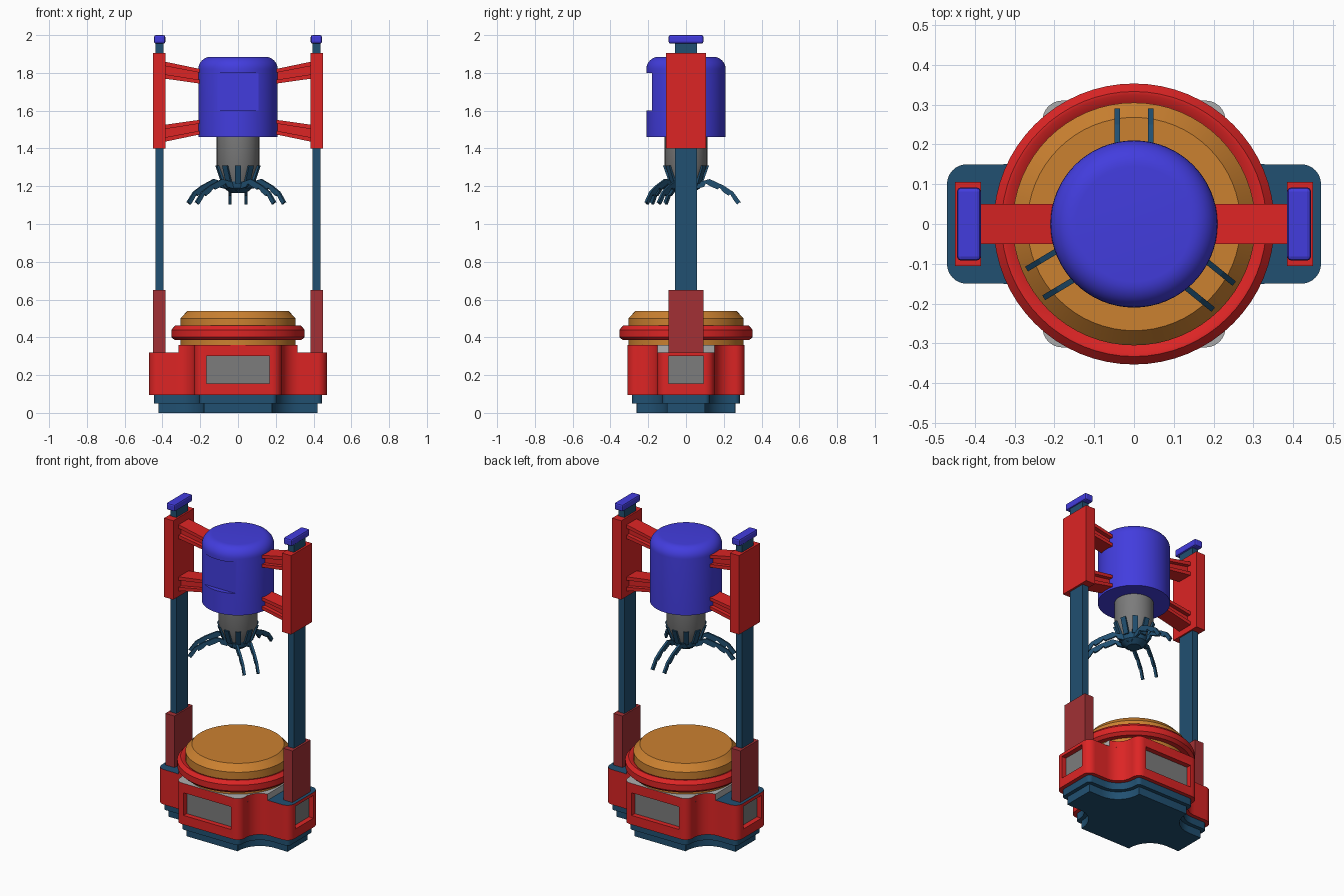
import bpy, bmesh
from math import sin, cos, pi, radians
from mathutils import Matrix, Vector

if "Cube" in bpy.data.objects:
    bpy.data.objects.remove(bpy.data.objects["Cube"])


def material(name, r, g, b):
    m = bpy.data.materials.new(name)
    m.use_nodes = True
    m.diffuse_color = (r, g, b, 1)
    m.node_tree.nodes["Principled BSDF"].inputs["Base Color"].default_value = (r, g, b, 1)
    return m


RED = material("red", 0.72, 0.018, 0.018)
DARK_RED = material("dark red", 0.36, 0.03, 0.035)
BLUE = material("blue", 0.055, 0.046, 0.73)
TEAL = material("teal", 0.015, 0.08, 0.165)
ORANGE = material("orange", 0.6, 0.22, 0.03)
GREY = material("grey", 0.2, 0.2, 0.2)
LIGHT_GREY = material("light grey", 0.42, 0.42, 0.42)


def finish(name, bm, *mats, smooth=False):
    bmesh.ops.recalc_face_normals(bm, faces=bm.faces)
    me = bpy.data.meshes.new(name)
    bm.to_mesh(me)
    bm.free()
    ob = bpy.data.objects.new(name, me)
    bpy.context.collection.objects.link(ob)
    for m in mats:
        me.materials.append(m)
    bpy.ops.object.select_all(action='DESELECT')
    ob.select_set(True)
    bpy.context.view_layer.objects.active = ob
    if smooth:
        bpy.ops.object.shade_smooth_by_angle(angle=radians(35))
    return ob


def box(name, x, y, z, mat, bevel=0):
    """Box from (min, max) pairs."""
    bm = bmesh.new()
    bmesh.ops.create_cube(bm, size=1)
    for v in bm.verts:
        v.co = [p[0] if c < 0 else p[1] for c, p in zip(v.co, (x, y, z))]
    if bevel:
        bmesh.ops.bevel(bm, geom=bm.edges[:], offset=bevel, segments=2,
                        profile=0.5, affect='EDGES')
    return finish(name, bm, mat)


def lathe(name, profile, mat, steps=64):
    bm = bmesh.new()
    vs = [bm.verts.new((r, 0, z)) for r, z in profile]
    es = [bm.edges.new(p) for p in zip(vs, vs[1:])]
    bmesh.ops.spin(bm, geom=vs + es, cent=(0, 0, 0), axis=(0, 0, 1),
                   angle=2 * pi, steps=steps)
    bmesh.ops.remove_doubles(bm, verts=bm.verts, dist=0.0005)
    return finish(name, bm, mat, smooth=True)


def prism_mesh(pts, low, high, matrix=Matrix()):
    """Outline in local xy, extruded along local z."""
    bm = bmesh.new()
    f = bm.faces.new([bm.verts.new((x, y, low)) for x, y in pts])
    ext = bmesh.ops.extrude_face_region(bm, geom=[f])["geom"]
    bmesh.ops.translate(bm, vec=(0, 0, high - low),
                        verts=[g for g in ext if isinstance(g, bmesh.types.BMVert)])
    bm.transform(matrix)
    return bm


def cut(ob, x, y, z):
    cutter = box("cutter", x, y, z, ob.data.materials[0])
    cutter.hide_render = True
    mod = ob.modifiers.new("cut", 'BOOLEAN')
    mod.operation, mod.object, mod.solver = 'DIFFERENCE', cutter, 'EXACT'
    bpy.context.view_layer.objects.active = ob
    bpy.ops.object.modifier_apply(modifier=mod.name)
    bpy.data.objects.remove(cutter)


# Base: cross-shaped outline with rounded lobes and hollow corners
def arc(cx, cy, r, start, end, n=8):
    angles = [radians(start + (end - start) * i / n) for i in range(n + 1)]
    return [(cx + r * cos(a), cy + r * sin(a)) for a in angles]


def outline(inset=0, short=False):
    r = max(0.05 - inset, 0.001)
    if short:
        q = [(0.315, 0.15)]
    else:
        q = arc(0.42, 0.10, r, 0, 90)
    q += arc(0.33, 0.25, 0.10 + inset, 261 if short else 270, 180)
    q += arc(0.18, 0.26, r, 0, 90)
    half = q + [(-x, y) for x, y in reversed(q)]
    return half + [(-x, -y) for x, y in half]


finish("plinth_lower", prism_mesh(outline(0.05), 0, 0.05), TEAL, smooth=True)
finish("plinth_upper", prism_mesh(outline(0.025), 0.05, 0.096), TEAL, smooth=True)

body = prism_mesh(outline(), 0.096, 0.32)
body.normal_update()
for f in body.faces:
    if f.calc_center_median().z > 0.31:
        f.material_index = 1
base = finish("base_body", body, RED, TEAL, smooth=True)

deck = prism_mesh(outline(short=True), 0.32, 0.36)
for f in deck.faces:
    c = f.calc_center_median()
    f.material_index = 1 if c.z > 0.35 or abs(c.x) > 0.31 else 0
finish("base_deck", deck, RED, LIGHT_GREY, smooth=True)

# Recessed windows on all four sides
WZ = (0.155, 0.30)
for s, side in ((1, "left"), (-1, "right")):
    cut(base, sorted((s * 0.435, s * 0.6)), (-0.092, 0.092), WZ)
    box(side + "_window", sorted((s * 0.43, s * 0.438)), (-0.092, 0.092), WZ, GREY)
for s, side in ((1, "back"), (-1, "front")):
    cut(base, (-0.168, 0.168), sorted((s * 0.275, s * 0.5)), WZ)
    box(side + "_window", (-0.168, 0.168), sorted((s * 0.27, s * 0.278)), WZ, GREY)

# Turntable
lathe("turntable", [(0, 0.36), (0.305, 0.36), (0.305, 0.50), (0.268, 0.54), (0, 0.54)], ORANGE)
lathe("turntable_ring", [(0.30, 0.385), (0.335, 0.385), (0.353, 0.402), (0.353, 0.44),
                         (0.333, 0.462), (0.325, 0.462), (0.30, 0.445), (0.30, 0.385)], RED)

# Columns, sleeves, carriages, caps and beam arms on both sides
for s, side in ((1, "left"), (-1, "right")):
    def span(a, b):
        return sorted((s * a, s * b))
    box(side + "_column", span(0.395, 0.437), (-0.058, 0.058), (0.32, 1.97), TEAL)
    box(side + "_sleeve", span(0.385, 0.45), (-0.092, 0.092), (0.32, 0.65), DARK_RED)
    box(side + "_carriage", span(0.385, 0.45), (-0.105, 0.105), (1.40, 1.905), RED)
    box(side + "_cap", span(0.385, 0.445), (-0.092, 0.092), (1.955, 2.0), BLUE, 0.01)
    for level, outer, inner in (("upper", 1.815, 1.78), ("lower", 1.48, 1.515)):
        for part, low, high, w in (("top_flange", 0.022, 0.045, 0.05),
                                   ("web", -0.022, 0.022, 0.025),
                                   ("bottom_flange", -0.045, -0.022, 0.05)):
            pts = [(s * 0.39, outer + low), (s * 0.19, inner + low * 0.85),
                   (s * 0.19, inner + high * 0.85), (s * 0.39, outer + high)]
            finish(f"{side}_{level}_arm_{part}",
                   prism_mesh(pts, -w, w, Matrix.Rotation(pi / 2, 4, 'X')), RED)

# Head with rounded top and flat front panel
dome = [(0, 1.46), (0.21, 1.46)] + arc(0.145, 1.82, 0.065, 0, 90) + [(0, 1.885)]
head = lathe("head", dome, BLUE)
cut(head, (-0.15, 0.15), (-0.4, -0.179), (1.60, 1.80))

# Neck and claw hub
lathe("neck", [(0, 1.47), (0.113, 1.47), (0.113, 1.31), (0.078, 1.22), (0, 1.22)], GREY, 32)
lathe("claw_hub", [(0, 1.225), (0.082, 1.225), (0.075, 1.19), (0.04, 1.165), (0, 1.165)], TEAL, 24)


def radial_plate(name, pts, angle, offset, width):
    """Upright plate with a (radius, height) outline, turned about z."""
    m = (Matrix.Rotation(angle, 4, 'Z') @ Matrix.Translation((0, offset, 0))
         @ Matrix.Rotation(pi / 2, 4, 'X'))
    finish(name, prism_mesh(pts, -width / 2, width / 2, m), TEAL)


# Fins around the neck
fin = [(0.07, 1.215), (0.088, 1.215), (0.122, 1.31), (0.105, 1.31)]
for i in range(10):
    radial_plate(f"neck_fin_{i + 1}", fin, 2 * pi * (i + 0.5) / 10, 0, 0.032)

# Three pairs of claw fingers with notched undersides
spine = [Vector(p) for p in ((0.03, 1.205), (0.06, 1.22), (0.125, 1.238),
                             (0.20, 1.203), (0.25, 1.17), (0.29, 1.115))]
under = []
for a, b in zip(spine, spine[1:]):
    under += [a.lerp(b, 0.1) - Vector((0.004, 0.034)), a.lerp(b, 0.6) - Vector((0.004, 0.034)),
              a.lerp(b, 0.75) - Vector((0.004, 0.02))]
under[-1] = spine[-1] - Vector((0.008, 0.002))
finger = [tuple(p) for p in spine + under[::-1]]
for pair, deg in enumerate((90, 211, 321)):
    for s in (-1, 1):
        radial_plate(f"claw_finger_{pair + 1}_{'a' if s < 0 else 'b'}",
                     finger, radians(deg), s * 0.042, 0.014)
